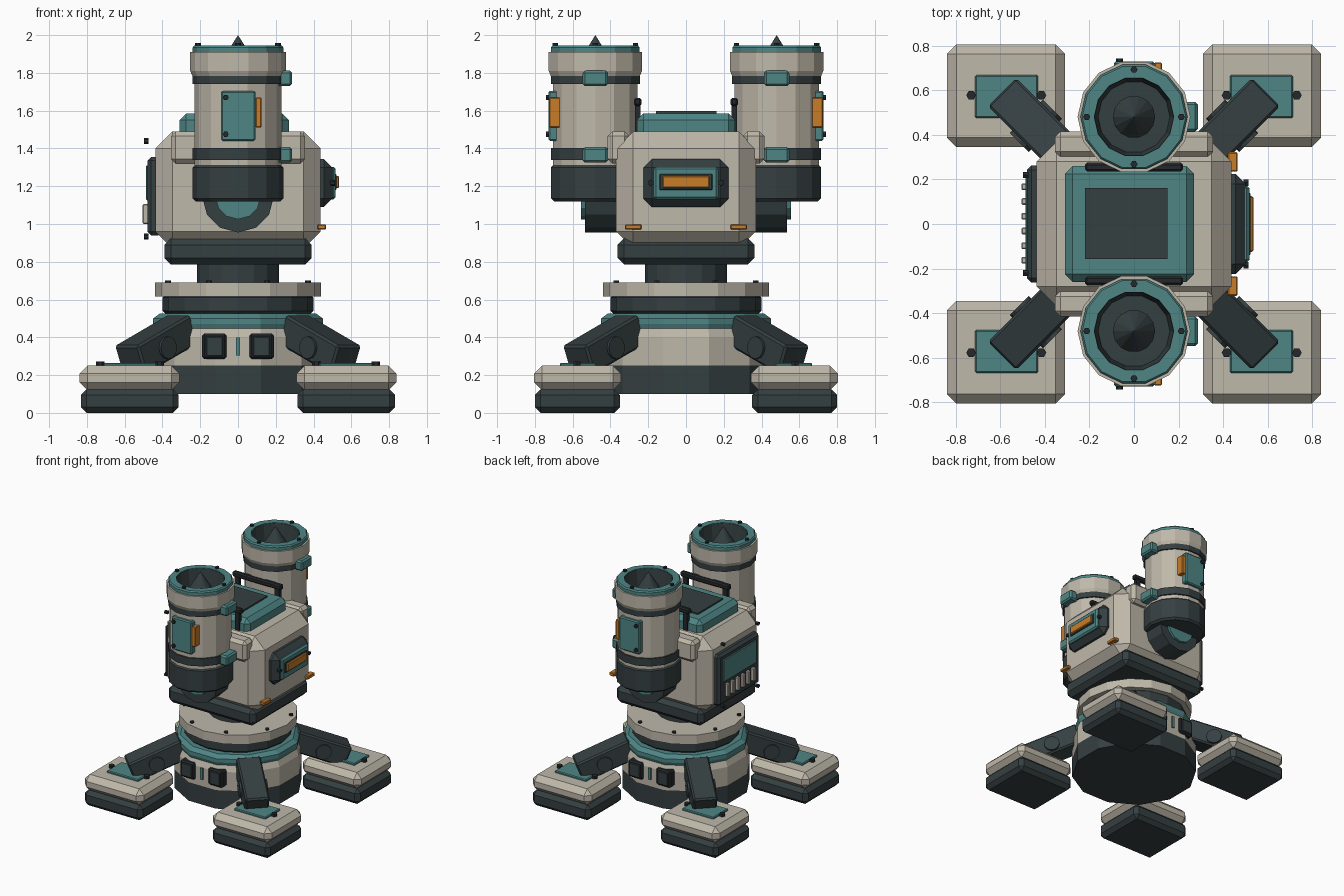
import bpy, bmesh
from math import pi, cos, sin, atan2, radians
from mathutils import Matrix, Vector

if "Cube" in bpy.data.objects:
    bpy.data.objects.remove(bpy.data.objects["Cube"], do_unlink=True)


def material(name, r, g, b):
    m = bpy.data.materials.new(name)
    m.use_nodes = True
    m.diffuse_color = (r, g, b, 1)
    node = next(n for n in m.node_tree.nodes if n.type == 'BSDF_PRINCIPLED')
    node.inputs["Base Color"].default_value = (r, g, b, 1)
    return m


CREAM = material("warm_grey", .52, .48, .40)
TEAL = material("teal", .078, .235, .235)
DARK = material("dark_slate", .036, .050, .053)
BLACK = material("bolt_black", .017, .021, .024)
ORANGE = material("orange", .58, .205, .022)

ALONG_X = Matrix.Rotation(pi / 2, 4, 'Y')
ALONG_Y = Matrix.Rotation(-pi / 2, 4, 'X')
UP = Matrix()


def finish(name, bm, mat):
    bmesh.ops.recalc_face_normals(bm, faces=bm.faces)
    mesh = bpy.data.meshes.new(name)
    bm.to_mesh(mesh)
    bm.free()
    mesh.materials.append(mat)
    obj = bpy.data.objects.new(name, mesh)
    bpy.context.collection.objects.link(obj)
    return obj


def box(name, mat, xs, ys, zs, bevel=0.0, matrix=UP):
    """Chamfered box between the given limits."""
    bm = bmesh.new()
    lo, hi = [Vector([min(p) for p in (xs, ys, zs)]), Vector([max(p) for p in (xs, ys, zs)])]
    bmesh.ops.create_cube(bm, size=1)
    for v in bm.verts:
        v.co = Vector([(lo[i] + hi[i]) / 2 + v.co[i] * (hi[i] - lo[i]) for i in range(3)])
    if bevel:
        bmesh.ops.bevel(bm, geom=bm.edges[:], offset=bevel, segments=1, affect='EDGES')
    bm.transform(matrix)
    return finish(name, bm, mat)


def lathe(name, mat, profile, at=(0, 0, 0), sides=12, axis=UP, phase=0.0, closed=False):
    """Turn (radius, height) points around an axis; open profiles get end caps."""
    bm = bmesh.new()
    rings = []
    for r, h in profile:
        rings.append([bm.verts.new((r * cos(phase + 2 * pi * k / sides),
                                    r * sin(phase + 2 * pi * k / sides), h)) for k in range(sides)])
    pairs = list(zip(rings, rings[1:] + rings[:1]))
    for a, b in pairs if closed else pairs[:-1]:
        for k in range(sides):
            j = (k + 1) % sides
            bm.faces.new((a[k], a[j], b[j], b[k]))
    if not closed:
        bm.faces.new(rings[0])
        bm.faces.new(rings[-1])
    bmesh.ops.remove_doubles(bm, verts=bm.verts, dist=1e-5)
    bm.transform(Matrix.Translation(at) @ axis)
    return finish(name, bm, mat)


def cyl(name, mat, r, h0, h1, **kw):
    return lathe(name, mat, [(r, h0), (r, h1)], **kw)


def bolt(name, at, axis=UP, r=.016, h=.012):
    return cyl(name, BLACK, r, -h, h, at=at, axis=axis, sides=6)


# Pedestal and turntable
FLAT = pi / 12
cyl("base_skirt", DARK, .475, .10, .25, phase=FLAT)
lathe("base_drum", CREAM, [(.475, .25), (.475, .40), (.45, .46)], phase=FLAT)
lathe("base_collar", TEAL, [(.455, .445), (.465, .47), (.465, .50), (.43, .525)], phase=FLAT)
lathe("lower_turn_ring", DARK, [(.38, .52), (.40, .54), (.40, .61), (.39, .62)], sides=16)
cyl("upper_turn_ring", CREAM, .44, .615, .69, sides=16)
cyl("neck", DARK, .218, .68, .80, sides=16)
for k in range(8):
    a = pi / 8 + k * pi / 4
    bolt("ring_bolt", (.40 * cos(a), .40 * sin(a), .69))

# Hatches on the front and back of the drum
for s in (-1, 1):
    for sx in (-1, 1):
        box("hatch_frame", BLACK, (sx * .06, sx * .19), (s * .40, s * .475), (.285, .42), .012)
        box("hatch_door", DARK, (sx * .08, sx * .17), (s * .46, s * .482), (.30, .405), .005)
    box("drum_stripe", TEAL, (-.01, .01), (s * .44, s * .47), (.305, .40))

# Four legs with feet
TILT = atan2(.16, .387)
for sx in (-1, 1):
    for sy in (-1, 1):
        box("foot_sole", DARK, (sx * .315, sx * .832), (sy * .35, sy * .80), (0, .125), .03)
        box("foot_pad", CREAM, (sx * .31, sx * .838), (sy * .345, sy * .805), (.12, .25), .042)
        box("foot_plate", TEAL, (sx * .43, sx * .712), (sy * .475, sy * .667), (.24, .265), .006)
        for x in (.415, .73):
            bolt("foot_bolt", (sx * x, sy * .577, .255), r=.022, h=.017)
        turn = Matrix.Rotation(atan2(sy, sx), 4, 'Z')
        place = Matrix.Translation((sx * .594, sy * .594, .355)) @ turn @ Matrix.Rotation(TILT, 4, 'Y')
        box("leg", DARK, (-.43, 0), (-.09, .09), (-.165, 0), .012, place)
        cyl("leg_pivot", DARK, .06, -.105, .105, at=(sx * .44, sy * .44, .345),
            axis=turn @ ALONG_Y)

# Main housing
box("housing_skirt", DARK, (-.39, .39), (-.362, .362), (.785, .925), .035)
box("housing", CREAM, (-.437, .437), (-.37, .37), (.87, 1.49), .09)
box("roof_hatch", TEAL, (-.31, .27), (-.26, .26), (1.44, 1.585), .035)
box("roof_screen", DARK, (-.22, .15), (-.158, .162), (1.58, 1.597))
for s in (-1, 1):
    box("roof_handle", BLACK, (-.22, .22), (s * .235, s * .275), (1.625, 1.668), .01)
    for x in (-.18, .18):
        box("handle_post", BLACK, (x - .02, x + .02), (s * .24, s * .27), (1.48, 1.64))

# Lamp panel on the left side
box("lamp_housing", DARK, (.39, .50), (-.225, .225), (1.09, 1.343), .045)
box("lamp_plate", TEAL, (.48, .517), (-.172, .172), (1.13, 1.303), .012)
box("lamp_frame", DARK, (.50, .522), (-.14, .14), (1.18, 1.265), .004)
box("lamp", ORANGE, (.50, .535), (-.125, .125), (1.19, 1.255), .006)
for s in (-1, 1):
    bolt("lamp_bolt", (.502, s * .185, 1.218), ALONG_X)
    box("marker_lamp", ORANGE, (.42, .465), (s * .235, s * .322), (.97, .998), .005)

# Vent panel on the right side
box("vent_frame", DARK, (-.48, -.40), (-.262, .262), (.94, 1.355), .02)
box("vent_plate", TEAL, (-.487, -.46), (-.215, .215), (1.125, 1.31), .005)
for k in range(6):
    y = -.163 + k * .066
    box("vent_slat", CREAM, (-.505, -.46), (y - .015, y + .015), (1.0, 1.105), .005)
for y in (-.22, .22):
    for z in (.935, 1.44):
        bolt("vent_bolt", (-.486, y, z), ALONG_X)

# Front and back launch tubes
for s in (-1, 1):
    c = (0, s * .48, 0)
    o = dict(at=c, sides=14)
    box("tube_bracket", CREAM, (-.355, .355), (s * .30, s * .415), (1.32, 1.49), .025)
    cyl("tube_body", CREAM, .23, 1.29, 1.76, **o)
    lathe("tube_cup", DARK, [(.225, 1.12), (.24, 1.135), (.24, 1.30), (.23, 1.31)], **o)
    for z in (1.34, 1.74):
        cyl("tube_band", DARK, .242, z, z + .062, **o)
    lathe("tube_cap", CREAM, [(.18, 1.76), (.24, 1.78), (.253, 1.81), (.253, 1.91), (.18, 1.91)],
          closed=True, **o)
    lathe("tube_rim", TEAL, [(.18, 1.90), (.24, 1.90), (.24, 1.935), (.232, 1.945), (.18, 1.945)],
          closed=True, **o)
    lathe("tube_liner", DARK, [(.155, 1.755), (.185, 1.755), (.185, 1.94), (.178, 1.94)],
          closed=True, **o)
    lathe("warhead", DARK, [(.095, 1.75), (.095, 1.85), (.0, 2.0)], **o)
    for k in range(4):
        bolt("rim_bolt", (.212 * cos(k * pi / 2), c[1] + .212 * sin(k * pi / 2), 1.945))
    # Access panel on the outer face
    box("tube_panel", TEAL, (-.09, .092), (s * .66, s * .728), (1.44, 1.705), .008)
    box("tube_lamp", ORANGE, (.092, .125), (s * .66, s * .725), (1.51, 1.67), .005)
    for z in (1.475, 1.67):
        bolt("panel_bolt", (-.065, s * .73, z), ALONG_Y)
    # Band clips
    for z in (1.325, 1.73):
        box("band_clip", TEAL, (.20, .286), (c[1] - .067, c[1] + .067), (z, z + .082), .012)
    # Trunnion under the tube
    inner, outer = sorted((s * .34, s * .535))
    cyl("trunnion", DARK, .19, inner, outer, at=(0, 0, 1.145), axis=ALONG_Y, phase=FLAT * 2)
    inner, outer = sorted((s * .50, s * .555))
    cyl("trunnion_cap", TEAL, .12, inner, outer, at=(0, 0, 1.145), axis=ALONG_Y, phase=FLAT * 2)
